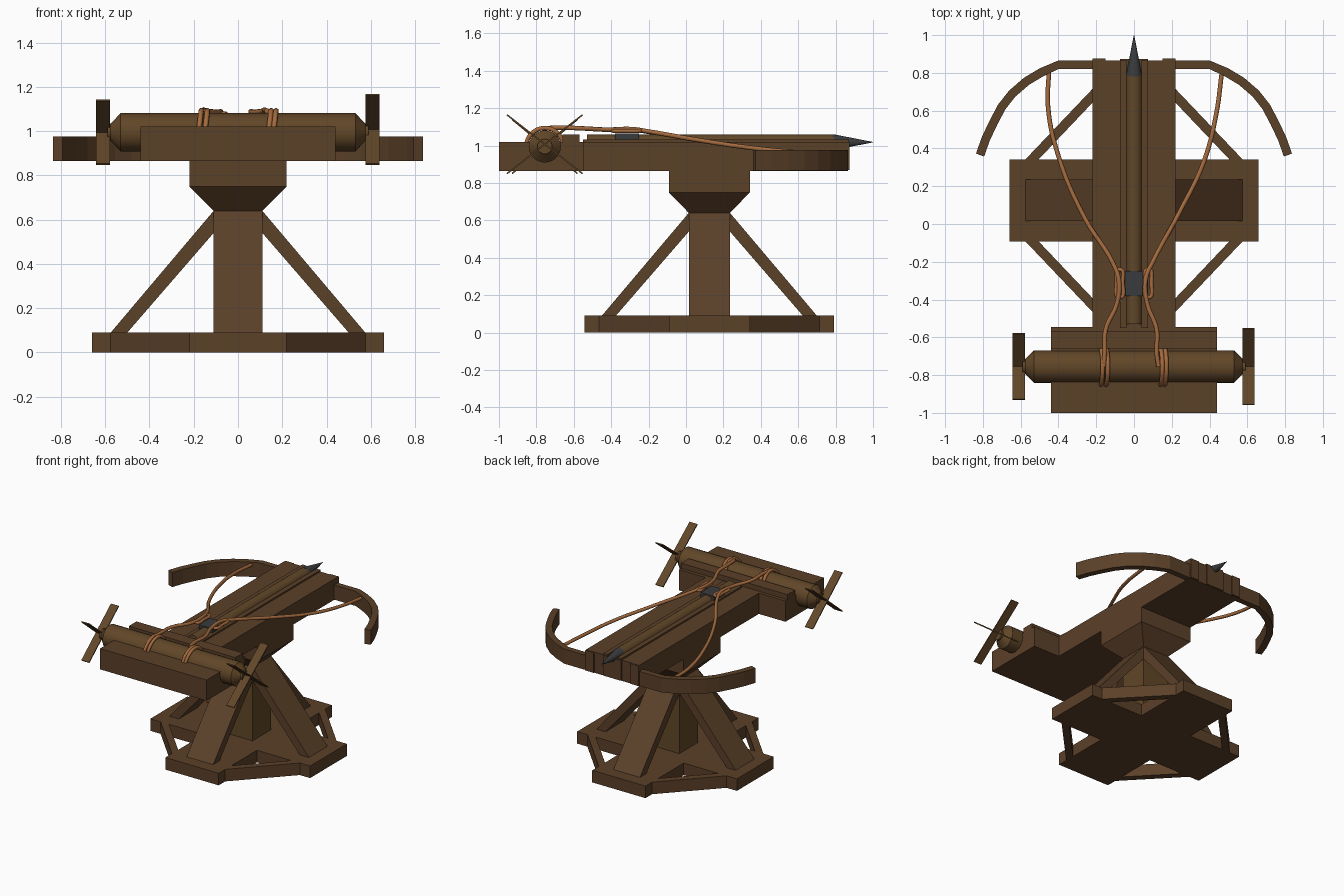
import bpy, bmesh, math
from mathutils import Vector

if "Cube" in bpy.data.objects:
    bpy.data.objects.remove(bpy.data.objects["Cube"])


def material(name, rgb):
    m = bpy.data.materials.new(name)
    m.diffuse_color = (*rgb, 1)
    m.use_nodes = True
    m.node_tree.nodes["Principled BSDF"].inputs["Base Color"].default_value = m.diffuse_color
    return m


WOOD = material("dark_wood", (0.105, 0.052, 0.022))
OAK = material("warm_wood", (0.120, 0.062, 0.021))
ROPE = material("rope", (0.37, 0.145, 0.048))
IRON = material("iron", (0.042, 0.044, 0.047))
CY = 0.125          # centre of the stand along y


def finish(name, bm, mat, smooth=False):
    bmesh.ops.recalc_face_normals(bm, faces=bm.faces)
    me = bpy.data.meshes.new(name)
    bm.to_mesh(me)
    bm.free()
    ob = bpy.data.objects.new(name, me)
    bpy.context.collection.objects.link(ob)
    me.materials.append(mat)
    if smooth:
        bpy.ops.object.select_all(action='DESELECT')
        ob.select_set(True)
        bpy.context.view_layer.objects.active = ob
        bpy.ops.object.shade_smooth_by_angle(angle=math.radians(35))
    return ob


def loft(name, rings, mat, smooth=False):
    """Skin equal-length rings of points and cap both ends."""
    bm = bmesh.new()
    vs = [[bm.verts.new(p) for p in r] for r in rings]
    n = len(vs[0])
    for a, b in zip(vs, vs[1:]):
        for i in range(n):
            bm.faces.new((a[i], a[(i + 1) % n], b[(i + 1) % n], b[i]))
    bm.faces.new(vs[0])
    bm.faces.new(vs[-1])
    return finish(name, bm, mat, smooth)


def rect(hx, hy, z, cx=0, cy=0):
    return [(cx + sx * hx, cy + sy * hy, z) for sx, sy in ((-1, -1), (1, -1), (1, 1), (-1, 1))]


def box(name, x0, x1, y0, y1, z0, z1, mat=WOOD):
    c = ((x1 - x0) / 2, (y1 - y0) / 2)
    m = ((x0 + x1) / 2, (y0 + y1) / 2)
    return loft(name, [rect(*c, z0, *m), rect(*c, z1, *m)], mat)


def turned(name, profile, axis, centre, mat, n=24):
    """Solid of revolution from (position, radius) pairs along x or y."""
    rings = []
    for t, r in profile:
        ring = []
        for i in range(n):
            a = 2 * math.pi * i / n
            u, v = r * math.cos(a), r * math.sin(a)
            ring.append((t, centre[0] + u, centre[1] + v) if axis == 'x'
                        else (centre[0] + u, t, centre[1] + v))
        rings.append(ring)
    return loft(name, rings, mat, True)


def rope(name, pts, r=0.012, closed=False):
    cu = bpy.data.curves.new(name, 'CURVE')
    cu.dimensions = '3D'
    cu.bevel_depth, cu.bevel_resolution, cu.resolution_u = r, 2, 6
    cu.use_fill_caps = True
    sp = cu.splines.new('BEZIER')
    sp.bezier_points.add(len(pts) - 1)
    for bp, p in zip(sp.bezier_points, pts):
        bp.co = p
        bp.handle_left_type = bp.handle_right_type = 'AUTO'
    sp.use_cyclic_u = closed
    ob = bpy.data.objects.new(name, cu)
    bpy.context.collection.objects.link(ob)
    cu.materials.append(ROPE)


# Stand: cross-shaped foot, post, flared head
box("foot_beam_x", -0.66, 0.66, CY - 0.217, CY + 0.217, 0, 0.09)
for s, n in ((-1, "front"), (1, "back")):
    y0, y1 = sorted((CY + s * 0.217, CY + s * 0.667))
    box("foot_beam_" + n, -0.22, 0.22, y0, y1, 0, 0.09)
loft("post", [rect(0.11, 0.11, 0.09, 0, CY), rect(0.11, 0.11, 0.64, 0, CY)], OAK)
loft("post_head", [rect(0.11, 0.11, 0.64, 0, CY), rect(0.22, 0.217, 0.75, 0, CY),
                   rect(0.22, 0.217, 0.868, 0, CY)], WOOD)

# Four wide slanted struts and four diagonal foot braces
strut = [(0.11, 0.64), (0.575, 0.09), (0.50, 0.09), (0.11, 0.54)]
brace = [(0.22, 0.59), (0.575, 0.217), (0.505, 0.217), (0.22, 0.517)]
for k in range(4):
    c, s = round(math.cos(k * math.pi / 2)), round(math.sin(k * math.pi / 2))
    loft(f"strut_{k}", [[(x * c - w * s, CY + x * s + w * c, z) for x, z in strut]
                        for w in (-0.11, 0.11)], WOOD)
    sx, sy = (1, 1, -1, -1)[k], (1, -1, 1, -1)[k]
    loft(f"foot_brace_{k}", [[(sx * x, CY + sy * y, z) for x, y in brace]
                             for z in (0, 0.09)], WOOD)

# Stock, winch bed and bolt channel
box("stock", -0.22, 0.22, -0.55, 0.865, 0.865, 1.02)
box("winch_bed", -0.44, 0.44, -1.0, -0.545, 0.865, 1.02)
box("winch_bed_rail", -0.44, 0.44, -0.66, -0.57, 1.02, 1.058)
for s, n in ((-1, "left"), (1, "right")):
    x0, x1 = sorted((s * 0.04, s * 0.075))
    box("channel_rail_" + n, x0, x1, -0.55, 0.868, 1.015, 1.032)
    x0, x1 = sorted((s * 0.15, s * 0.22))
    box("bow_clamp_" + n, x0, x1, 0.82, 0.875, 0.868, 1.018)
box("bow_clamp_middle", -0.075, 0.075, 0.82, 0.873, 0.868, 1.018)

# Bow: straight middle with a curved limb each side
limb = [(0, 0.843, 0.022), (0.40, 0.843, 0.022), (0.49, 0.803, 0.023), (0.57, 0.755, 0.023),
        (0.645, 0.69, 0.023), (0.70, 0.62, 0.023), (0.745, 0.535, 0.023),
        (0.785, 0.45, 0.023), (0.815, 0.365, 0.023)]
for s, n in ((-1, "left"), (1, "right")):
    rings = []
    for i, (x, y, h) in enumerate(limb):
        a, b = limb[max(i - 1, 0)], limb[min(i + 1, len(limb) - 1)]
        d = Vector((b[0] - a[0], b[1] - a[1])).normalized()
        nx, ny = -d.y * h, d.x * h
        rings.append([(s * (x + u * nx), y + u * ny, z) for u, z in
                      ((-1, 0.866), (1, 0.866), (1, 0.975), (-1, 0.975))])
    loft("bow_limb_" + n, rings, WOOD)

# Bolt with iron tip, and the iron catch
turned("bolt_shaft", [(-0.53, 0.044), (0.79, 0.044)], 'y', (0, 1.015), OAK)
turned("bolt_tip", [(0.78, 0.042), (0.79, 0.042), (1.0, 0.001)], 'y', (0, 1.018), IRON, 16)
box("catch", -0.058, 0.055, -0.38, -0.25, 1.02, 1.064, IRON)

# Winch drum with crossed flat handles
WY, WZ = -0.755, 0.995
turned("winch_drum", [(-0.59, 0.04), (-0.575, 0.04), (-0.53, 0.086), (0.53, 0.086),
                      (0.575, 0.04), (0.59, 0.04)], 'x', (WY, WZ), OAK)
for side, x, half, tilt, zc in (("left", -0.61, 0.227, 39.6, 0.995), ("right", 0.607, 0.256, 37.9, 1.007)):
    for k in (-1, 1):
        a = k * math.radians(tilt)
        d, t = Vector((0, math.cos(a), math.sin(a))), Vector((0, -math.sin(a), math.cos(a)))
        c = Vector((x, WY, zc))
        rings = [[c + Vector((u * 0.032, 0, 0)) + d * e * half + t * v * 0.004
                  for u, v in ((-1, -1), (1, -1), (1, 1), (-1, 1))] for e in (-1, 1)]
        loft(f"winch_handle_{side}_{'up' if k > 0 else 'down'}", rings, OAK)

# Bowstrings running from limb to catch to drum
rope("string_left", [(-0.45, 0.815, 0.955), (-0.455, 0.62, 0.965), (-0.40, 0.36, 0.99),
                     (-0.26, 0.03, 1.03), (-0.11, -0.21, 1.075), (-0.08, -0.30, 1.088),
                     (-0.09, -0.42, 1.085), (-0.15, -0.56, 1.092), (-0.155, -0.68, 1.096),
                     (-0.16, -0.755, 1.092)])
rope("string_right", [(0.465, 0.80, 0.955), (0.435, 0.58, 0.965), (0.37, 0.33, 0.99),
                      (0.24, 0.06, 1.03), (0.10, -0.20, 1.075), (0.062, -0.29, 1.088),
                      (0.07, -0.42, 1.085), (0.12, -0.56, 1.092), (0.12, -0.68, 1.096),
                      (0.13, -0.755, 1.092)])

# Rope turns round the drum and small loops beside the catch
for i, x in enumerate((-0.178, -0.15, 0.138, 0.16)):
    rope(f"drum_turn_{i}", [(x + 0.012 * math.sin(a), WY + 0.098 * math.cos(a), WZ + 0.098 * math.sin(a))
                            for a in (j * math.pi / 4 for j in range(8))], closed=True)
for s, n in ((-1, "left"), (1, "right")):
    rope("catch_loop_" + n, [(s * x, y, 1.078) for x, y in
                             ((0.075, -0.24), (0.092, -0.31), (0.075, -0.39), (0.06, -0.31))],
         0.011, True)
